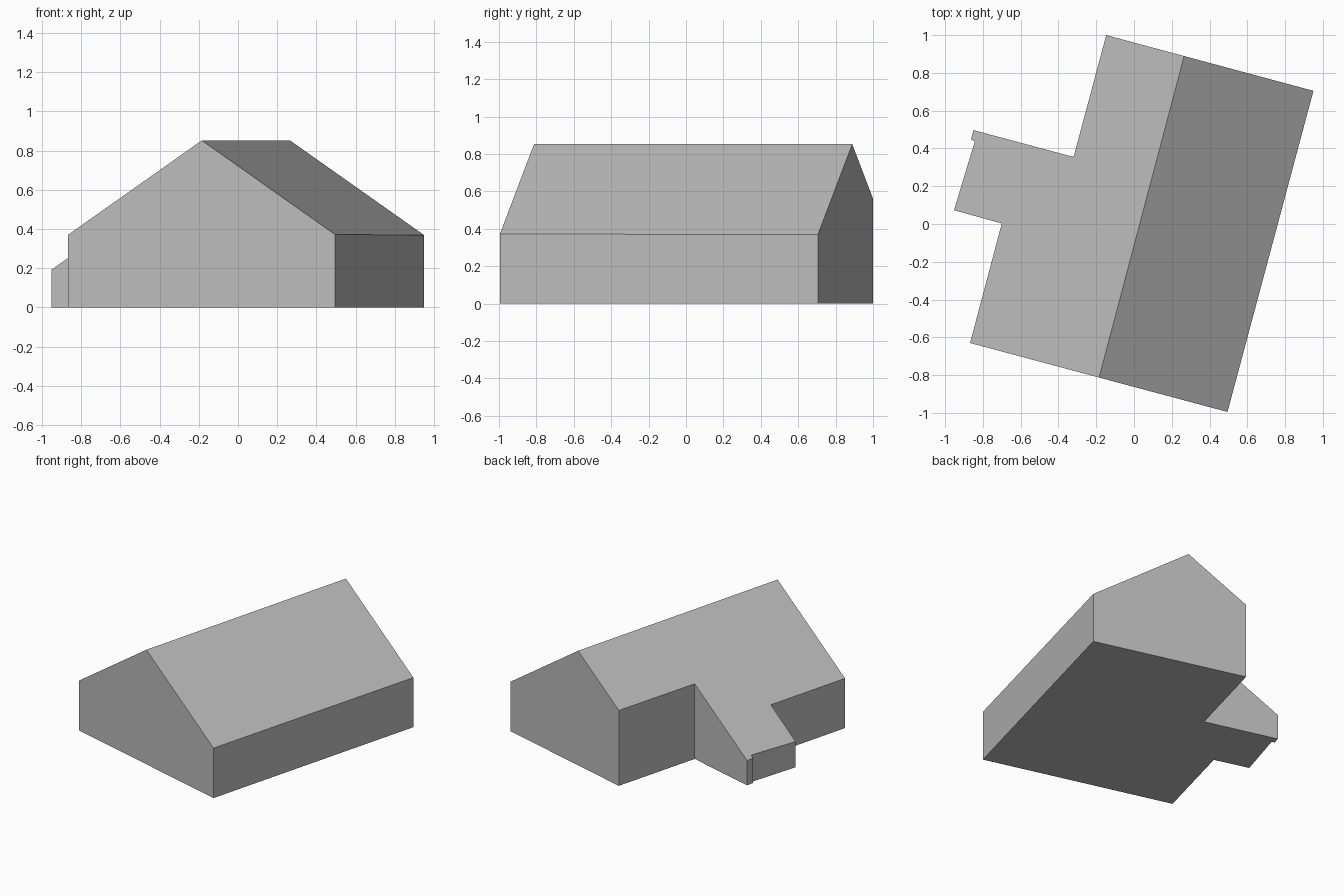
import bpy
import bmesh
from mathutils import Vector

cube = bpy.data.objects.get("Cube")
if cube:
    bpy.data.objects.remove(cube, do_unlink=True)

# Plain wall and roof colour
grey = bpy.data.materials.new("plain_grey")
grey.use_nodes = True
colour = (0.5, 0.5, 0.5, 1)
grey.diffuse_color = colour
grey.node_tree.nodes["Principled BSDF"].inputs["Base Color"].default_value = colour

# Ground outline: main hall with a side wing and a small corner jog
OUTLINE = [
    (0.95, 0.705), (-0.147, 1.0), (-0.32, 0.355), (-0.85, 0.497),
    (-0.863, 0.447), (-0.843, 0.437), (-0.953, 0.073), (-0.70, 0.003),
    (-0.868, -0.63), (0.495, -0.995),
]
RIDGE_START = Vector((-0.185, -0.813, 0))
RIDGE_END = Vector((0.265, 0.887, 0))
RIDGE_HEIGHT = 0.852
EAVE_HEIGHT = 0.372

along = (RIDGE_END - RIDGE_START).normalized()
across = along.cross(Vector((0, 0, 1)))
half_width = (Vector((*OUTLINE[-1], 0)) - RIDGE_START).dot(across)
pitch = (RIDGE_HEIGHT - EAVE_HEIGHT) / half_width


def roof_height(point):
    """Height of the gable roof above a ground point."""
    return RIDGE_HEIGHT - pitch * abs((point - RIDGE_START).dot(across))


# Floor plan, split under the ridge
bm = bmesh.new()
bm.faces.new([bm.verts.new((x, y, 0)) for x, y in OUTLINE])
bmesh.ops.bisect_plane(bm, geom=bm.verts[:] + bm.edges[:] + bm.faces[:],
                       dist=0.0001, plane_co=RIDGE_START, plane_no=across)

# Raise the walls, then shape the top into the two roof slopes
raised = bmesh.ops.extrude_face_region(bm, geom=bm.faces[:], use_keep_orig=True)
for vert in raised["geom"]:
    if isinstance(vert, bmesh.types.BMVert):
        vert.co.z = roof_height(vert.co)

# Remove the inner wall under the ridge, if any, and merge the floor halves
inner = [e for e in bm.edges if len(e.link_faces) == 2
         and all(v.co.z < 0.001 for v in e.verts)
         and all(f.calc_center_median().z < 0.001 for f in e.link_faces)]
bmesh.ops.dissolve_edges(bm, edges=inner, use_verts=False)
bmesh.ops.recalc_face_normals(bm, faces=bm.faces[:])

mesh = bpy.data.meshes.new("gabled_building")
bm.to_mesh(mesh)
bm.free()
mesh.materials.append(grey)
building = bpy.data.objects.new("gabled_building", mesh)
bpy.context.collection.objects.link(building)
